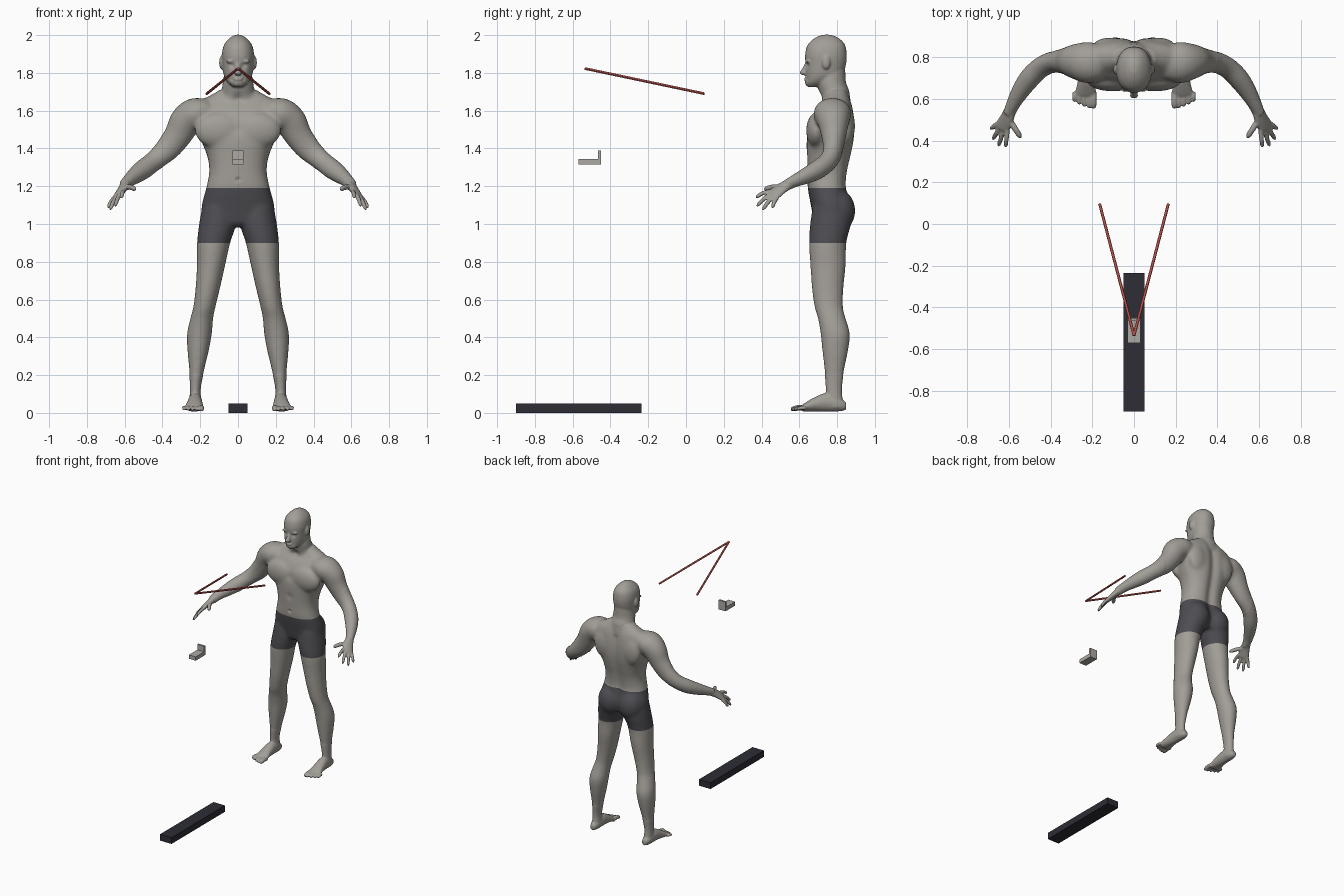
import bpy, bmesh
from math import cos, sin, pi, exp
from mathutils import Vector, Matrix

cube = bpy.data.objects.get("Cube")
if cube:
    bpy.data.objects.remove(cube, do_unlink=True)
X, Y, Z = Vector((1, 0, 0)), Vector((0, 1, 0)), Vector((0, 0, 1))


def material(name, rgb):
    mat = bpy.data.materials.new(name)
    mat.use_nodes = True
    mat.diffuse_color = (*rgb, 1)
    mat.node_tree.nodes["Principled BSDF"].inputs["Base Color"].default_value = (*rgb, 1)
    return mat


skin = material("grey_skin", (0.36, 0.34, 0.31))
cloth = material("dark_cloth", (0.075, 0.075, 0.085))
rubber = material("black_rubber", (0.026, 0.026, 0.036))
red = material("red_bar", (0.55, 0.095, 0.08))
plate = material("pale_plate", (0.42, 0.4, 0.37))


def spline(rows, steps=5):
    """Smoothly interpolate rows of numbers."""
    out = []
    for i in range(len(rows) - 1):
        near = [rows[min(max(i + k, 0), len(rows) - 1)] for k in (-1, 0, 1, 2)]
        for step in range(steps):
            t = step / steps
            out.append([0.5 * (2 * b + (c - a) * t + (2 * a - 5 * b + 4 * c - d) * t * t
                               + (3 * b - a - 3 * c + d) * t ** 3) for a, b, c, d in zip(*near)])
    return out + [list(rows[-1])]


def tube(bm, rows, ref=X, axis=None, side=1, power=2.0, groove=0.0, sides=40):
    """Loft closed rings; each row is x, y, z, radius along ref, radius across."""
    rows = spline(rows)
    centres = [Vector((r[0] * side, r[1], r[2])) for r in rows]
    ref = Vector((ref[0] * side, ref[1], ref[2]))
    rings = []
    for i, row in enumerate(rows):
        t = axis or (centres[min(i + 1, len(rows) - 1)] - centres[max(i - 1, 0)]).normalized()
        u = (ref - t * ref.dot(t)).normalized()
        v = t.cross(u)
        ring = []
        for k in range(sides):
            c, s = cos(2 * pi * k / sides), sin(2 * pi * k / sides)
            a = abs(c) ** (2 / power) * (1 if c > 0 else -1) * row[3]
            b = abs(s) ** (2 / power) * (1 if s > 0 else -1) * row[4]
            if s > 0:
                b -= groove * exp(-(a / 0.03) ** 2)
            ring.append(bm.verts.new(centres[i] + u * a + v * b))
        rings.append(ring)
    for low, high in zip(rings, rings[1:]):
        for k in range(sides):
            j = (k + 1) % sides
            bm.faces.new((low[k], low[j], high[j], high[k]))
    bm.faces.new(rings[0][::-1])
    bm.faces.new(rings[-1])


def blob(bm, centre, radii, side=1):
    """Ellipsoid used for muscles and facial features."""
    place = Matrix.Translation((centre[0] * side, centre[1], centre[2]))
    bmesh.ops.create_uvsphere(bm, u_segments=24, v_segments=16, radius=1,
                              matrix=place @ Matrix.Diagonal((*radii, 1)))


def digit(bm, base, tip, radius, bend, side):
    """Finger or toe with a rounded end and a slight upward bend."""
    base, tip = Vector(base), Vector(tip)
    rows = []
    for t, size in ((0, 1), (0.5, 1), (0.85, 0.9), (1, 0.45)):
        p = base.lerp(tip, t) + Z * bend * sin(pi * t)
        rows.append((*p, radius * size, radius * size))
    tube(bm, rows, X, side=side, sides=16)


bm = bmesh.new()
# Torso, neck and head
tube(bm, [(0, c, z, w, d) for z, c, w, d in (
    (1.0, .77, .15, .09), (1.08, .772, .193, .107), (1.19, .748, .168, .103),
    (1.28, .75, .152, .108), (1.36, .758, .163, .118), (1.44, .765, .195, .126),
    (1.52, .772, .225, .123), (1.6, .785, .235, .102), (1.65, .798, .2, .077),
    (1.685, .8, .14, .06), (1.71, .8, .095, .05))],
    axis=Z, power=2.4, groove=0.022, sides=64)
tube(bm, [(0, c, z, w, d) for z, c, w, d in (
    (1.62, .8, .1, .075), (1.7, .785, .088, .08), (1.75, .77, .08, .077),
    (1.82, .77, .07, .073))], axis=Z)
tube(bm, [(0, c, z, w, d) for z, c, w, d in (
    (1.725, .675, .025, .03), (1.745, .695, .05, .062), (1.77, .717, .068, .082),
    (1.8, .733, .078, .099), (1.85, .74, .083, .108), (1.9, .741, .085, .11),
    (1.95, .743, .073, .098), (1.985, .745, .043, .062), (2.002, .745, .014, .02))],
    axis=Z, power=2.2)

# Nose, lips, chin and the front of the pelvis
tube(bm, [(0, .638, 1.85, .011, .01), (0, .626, 1.82, .013, .013),
          (0, .617, 1.8, .02, .016), (0, .625, 1.788, .013, .01)], axis=-Z, sides=20)
blob(bm, (0, .636, 1.767), (.025, .012, .01))
blob(bm, (0, .648, 1.746), (.028, .018, .016))
blob(bm, (0, .718, 1.04), (.075, .045, .06))

for side in (1, -1):
    # Brow, ear and body muscles
    blob(bm, (.032, .645, 1.86), (.034, .012, .009), side)
    blob(bm, (.088, .742, 1.855), (.012, .022, .035), side)
    blob(bm, (.1, .69, 1.495), (.13, .054, .095), side)
    blob(bm, (.115, .85, 1.52), (.085, .045, .11), side)
    blob(bm, (.09, .803, 1.07), (.095, .094, .115), side)

    # Arm
    tube(bm, [
        (.15, .775, 1.6, .08, .06), (.22, .775, 1.585, .1, .085),
        (.275, .78, 1.545, .086, .086), (.315, .782, 1.475, .068, .075),
        (.363, .78, 1.408, .055, .067), (.41, .77, 1.362, .05, .058),
        (.455, .745, 1.325, .049, .052), (.5, .7, 1.29, .049, .052),
        (.54, .645, 1.26, .043, .045), (.575, .585, 1.232, .034, .035),
        (.6, .53, 1.205, .026, .031)], Y, side=side)

    # Palm, four fingers and thumb
    across = Vector((.7, .5, -.5))
    tube(bm, [(.594, .545, 1.212, .03, .025), (.612, .5, 1.185, .038, .02),
              (.632, .465, 1.156, .041, .016), (.635, .456, 1.15, .036, .012)],
         across, side=side)
    tips = ((.617, .368, 1.138), (.65, .374, 1.094), (.678, .405, 1.073), (.688, .456, 1.084))
    for i, tip in enumerate(tips):
        base = Vector((.631, .465, 1.156)) + across * (i - 1.5) * 0.023
        digit(bm, base, tip, 0.0115, 0.008, side)
    digit(bm, (.597, .5, 1.195), (.543, .414, 1.183), .0145, .006, side)

    # Leg
    tube(bm, [
        (.105, .77, 1.09, .085, .1), (.108, .765, 1, .098, .108),
        (.129, .75, .9, .088, .099), (.143, .752, .78, .075, .094),
        (.16, .75, .66, .065, .084), (.178, .756, .56, .059, .076),
        (.192, .772, .5, .061, .074), (.204, .79, .42, .066, .078),
        (.211, .79, .33, .057, .069), (.219, .785, .22, .039, .052),
        (.226, .783, .13, .029, .043), (.226, .785, .07, .031, .045),
        (.226, .79, .03, .034, .05)], axis=Z, side=side)

    # Foot and toes
    tube(bm, [(.226, .848, .036, .018, .02), (.226, .81, .045, .032, .037),
              (.227, .74, .056, .037, .048), (.229, .68, .045, .042, .037),
              (.232, .63, .03, .05, .023), (.232, .612, .024, .046, .016)],
         axis=-Y, side=side)
    for i in range(5):
        x = .194 + .023 * i
        digit(bm, (x, .635, .024), (x, .554 + .002 * i * i, .016),
              .0155 if i == 0 else .0105, .007, side)

bmesh.ops.recalc_face_normals(bm, faces=bm.faces)
mesh = bpy.data.meshes.new("body_parts")
bm.to_mesh(mesh)
bm.free()
body = bpy.data.objects.new("body", mesh)
bpy.context.collection.objects.link(body)

# Fuse the parts into one skin
remesh = body.modifiers.new("fuse", 'REMESH')
remesh.mode = 'VOXEL'
remesh.voxel_size = 0.006
graph = bpy.context.evaluated_depsgraph_get()
fused = bpy.data.meshes.new_from_object(body.evaluated_get(graph))
body.modifiers.clear()
body.data = fused
bpy.data.meshes.remove(mesh)
bm = bmesh.new()
bm.from_mesh(fused)


def relax(verts, times):
    for _ in range(times):
        bmesh.ops.smooth_vert(bm, verts=verts, factor=0.5,
                              use_axis_x=True, use_axis_y=True, use_axis_z=True)


relax(bm.verts[:], 2)
relax([v for v in bm.verts if abs(v.co.x) < 0.4 and 0.2 < v.co.z < 1.7], 24)

# Eye sockets, mouth corners, navel, breastbone, belly line and throat
dents = ((.031, 1.84, .015, .009), (.03, 1.765, .008, .004), (0, 1.235, .01, .01),
         (0, 1.5, .03, .006), (0, 1.35, .025, .005), (0, 1.665, .025, .012))
for v in bm.verts:
    if v.co.y < 0.74 and v.normal.y < 0:
        v.co.y += sum(depth * exp(-((abs(v.co.x) - x) ** 2 + (v.co.z - z) ** 2) / size ** 2)
                      for x, z, size, depth in dents)

# Shorts are the faces between waist and hem
HEM, WAIST = 0.9, 1.19
for height in (HEM, WAIST):
    bmesh.ops.bisect_plane(bm, geom=bm.verts[:] + bm.edges[:] + bm.faces[:],
                           plane_co=(0, 0, height), plane_no=Z)
fused.materials.clear()
fused.materials.append(skin)
fused.materials.append(cloth)
for f in bm.faces:
    c = f.calc_center_median()
    f.smooth = True
    f.material_index = 1 if HEM < c.z < WAIST and abs(c.x) < 0.35 else 0
bm.to_mesh(fused)
bm.free()


def box(name, low, high, mat):
    low, high = Vector(low), Vector(high)
    bpy.ops.mesh.primitive_cube_add(size=1, location=(low + high) / 2)
    ob = bpy.context.object
    ob.name = name
    ob.scale = high - low
    ob.data.materials.append(mat)


# Floor pad and the floating bracket
box("floor_pad", (-.05, -.9, 0), (.05, -.235, .05), rubber)
box("bracket_base", (-.03, -.57, 1.315), (.03, -.45, 1.345), plate)
box("bracket_back", (-.03, -.465, 1.345), (.03, -.45, 1.388), plate)

# Two bars meeting at a point
for side, label in ((1, "left"), (-1, "right")):
    start, end = Vector((0, -.535, 1.823)), Vector((.165 * side, .097, 1.69))
    bpy.ops.mesh.primitive_cylinder_add(vertices=12, radius=.007, depth=(end - start).length,
                                        location=(start + end) / 2)
    bar = bpy.context.object
    bar.name = label + "_bar"
    bar.rotation_euler = (end - start).to_track_quat('Z', 'Y').to_euler()
    bar.data.materials.append(red)
    bpy.ops.object.shade_smooth_by_angle()
